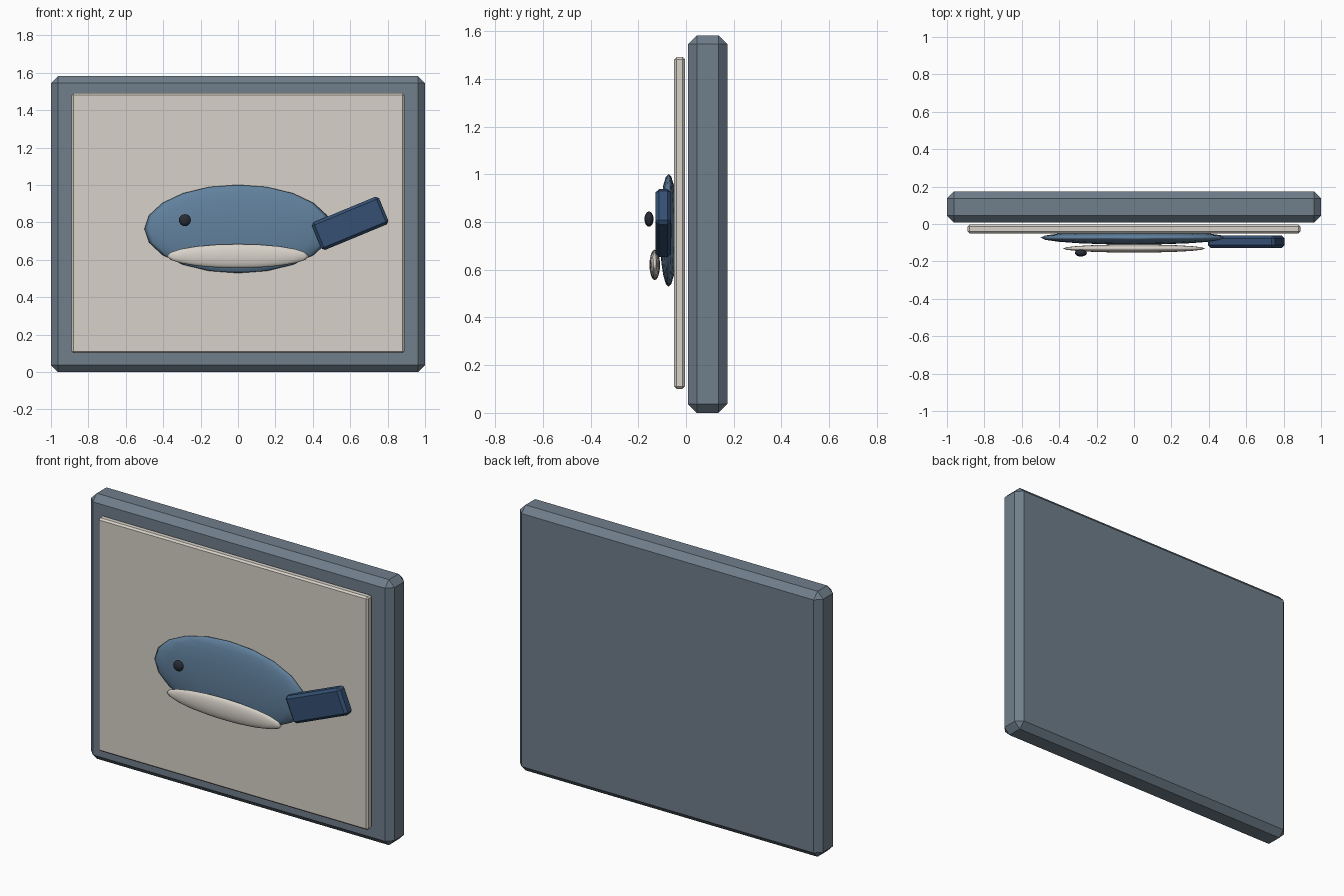
import bpy
from math import radians

if "Cube" in bpy.data.objects:
    bpy.data.objects.remove(bpy.data.objects["Cube"])


def material(name, rgb):
    m = bpy.data.materials.new(name)
    m.diffuse_color = (*rgb, 1)
    m.use_nodes = True
    m.node_tree.nodes["Principled BSDF"].inputs["Base Color"].default_value = m.diffuse_color
    return m


slate = material("slate", (0.16, 0.21, 0.26))
cream = material("cream", (0.68, 0.64, 0.58))
blue = material("blue", (0.12, 0.22, 0.34))
navy = material("navy", (0.035, 0.08, 0.17))
dark = material("dark", (0.02, 0.025, 0.035))


def box(name, centre, size, bevel, mat, tilt=0):
    bpy.ops.mesh.primitive_cube_add(size=1, location=centre)
    ob = bpy.context.object
    ob.name = name
    ob.scale = size
    bpy.ops.object.transform_apply(location=False, rotation=False, scale=True)
    ob.rotation_euler.y = radians(tilt)
    mod = ob.modifiers.new("chamfer", 'BEVEL')
    mod.width = bevel
    mod.segments = 1
    ob.data.materials.append(mat)
    return ob


def ellipsoid(name, centre, radii, mat):
    bpy.ops.mesh.primitive_uv_sphere_add(segments=20, ring_count=10, radius=1, location=centre)
    ob = bpy.context.object
    ob.name = name
    ob.scale = radii
    bpy.ops.object.transform_apply(location=False, rotation=False, scale=True)
    bpy.ops.object.shade_smooth()
    ob.data.materials.append(mat)
    return ob


# Backing board and raised picture panel
box("backing_board", (0, 0.091, 0.791), (2, 0.165, 1.582), 0.037, slate)
box("picture_panel", (0, -0.027, 0.796), (1.78, 0.046, 1.39), 0.01, cream)

# Relief animal: body, belly, tail and eye
ellipsoid("body", (0, -0.073, 0.765), (0.5, 0.037, 0.236), blue)
ellipsoid("belly", (0, -0.131, 0.62), (0.38, 0.022, 0.064), cream)
box("tail", (0.6, -0.095, 0.795), (0.388, 0.066, 0.16), 0.015, navy, -22.5)
ellipsoid("eye", (-0.284, -0.155, 0.812), (0.032, 0.019, 0.032), dark)
